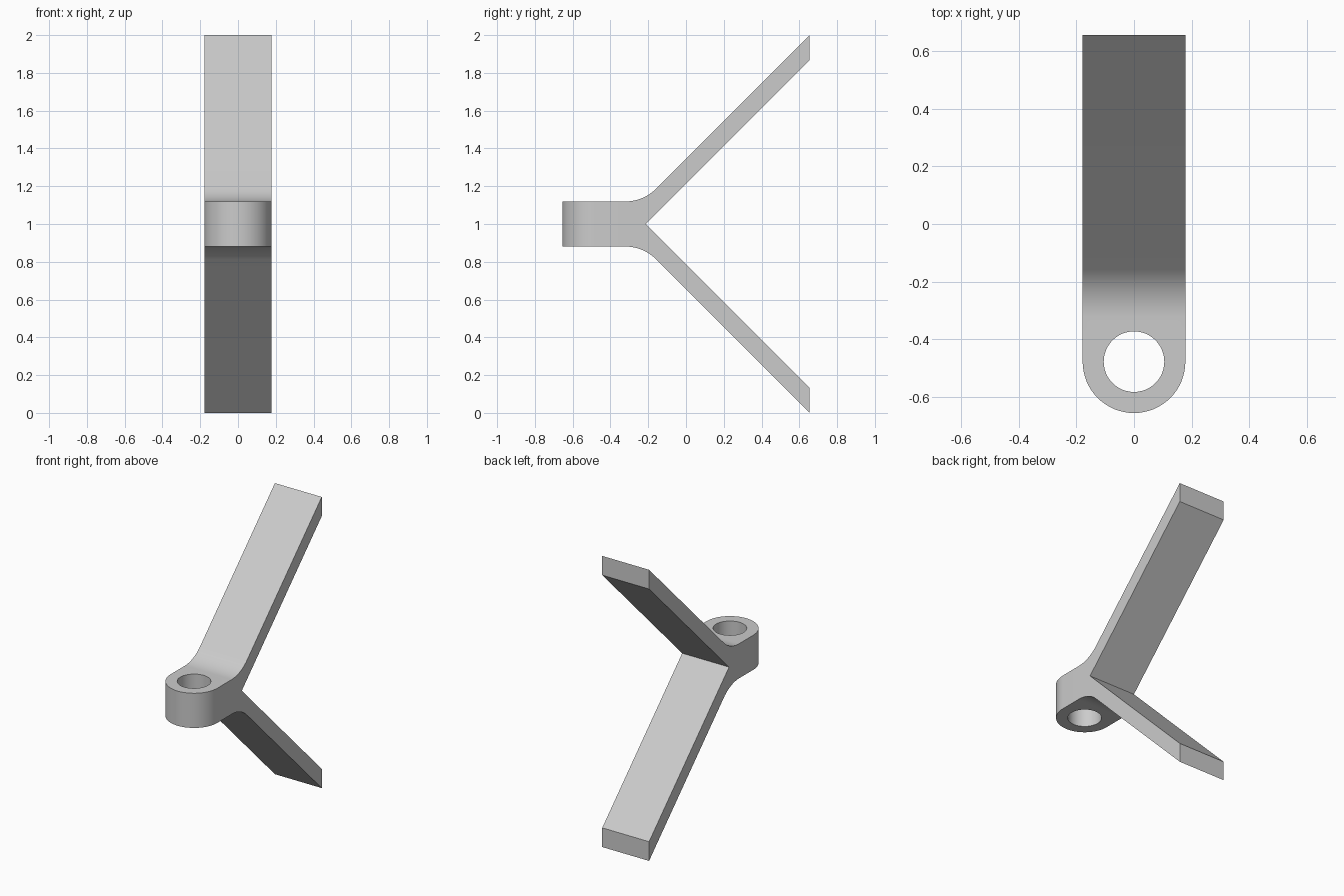
import bpy
import bmesh
from math import sin, cos, tan, pi, radians
from mathutils import Vector

cube = bpy.data.objects.get("Cube")
if cube:
    bpy.data.objects.remove(cube, do_unlink=True)

HALF_WIDTH = 0.178
HOLE_RADIUS = 0.105
EYE_Y = -0.477      # centre of the rounded end and its hole
BACK = 0.655
HUB = 0.119         # half height of the hub
FILLET = 0.235
ARM = 0.132         # vertical thickness of an arm


def prism(name, outline, direction):
    """Extrude a closed outline along a direction into a solid."""
    bm = bmesh.new()
    face = bm.faces.new([bm.verts.new(p) for p in outline])
    extruded = bmesh.ops.extrude_face_region(bm, geom=[face])["geom"]
    verts = [v for v in extruded if isinstance(v, bmesh.types.BMVert)]
    bmesh.ops.translate(bm, verts=verts, vec=Vector(direction))
    bmesh.ops.recalc_face_normals(bm, faces=bm.faces)
    mesh = bpy.data.meshes.new(name)
    bm.to_mesh(mesh)
    bm.free()
    obj = bpy.data.objects.new(name, mesh)
    bpy.context.collection.objects.link(obj)
    return obj


def cut(obj, cutter, operation):
    """Apply a boolean and remove the cutter."""
    cutter.hide_render = True
    mod = obj.modifiers.new("cut", "BOOLEAN")
    mod.operation = operation
    mod.solver = "EXACT"
    mod.object = cutter
    bpy.context.view_layer.objects.active = obj
    bpy.ops.object.modifier_apply(modifier=mod.name)
    bpy.data.objects.remove(cutter, do_unlink=True)


def arc(radius, start, end, steps):
    angles = [start + (end - start) * i / steps for i in range(steps + 1)]
    return [(radius * cos(a), EYE_Y + radius * sin(a), -1) for a in angles]


# Side profile: upper half from the hub front, over the fillet, to the arm tip
corner = HUB - (1 - BACK)
fillet_y = corner - FILLET * tan(radians(22.5))
upper = [(-1, HUB)]
for i in range(13):
    a = radians(45) * i / 12
    upper.append((fillet_y + FILLET * sin(a), HUB + FILLET * (1 - cos(a))))
upper += [(BACK, 1), (BACK, 1 - ARM)]
crotch = [(BACK - 1 + ARM, 0)]
lower = [(y, -z) for y, z in reversed(upper)]
outline = [(-0.3, y, 1 + z) for y, z in upper + crotch + lower]
bracket = prism("forked_bracket", outline, (0.6, 0, 0))

# Plan shape: straight sides with a rounded front end
plan = arc(HALF_WIDTH, pi, 2 * pi, 32)
plan += [(HALF_WIDTH, 1, -1), (-HALF_WIDTH, 1, -1)]
cut(bracket, prism("plan_cutter", plan, (0, 0, 4)), "INTERSECT")

# Vertical hole through the hub
hole = arc(HOLE_RADIUS, 0, 2 * pi, 48)[:-1]
cut(bracket, prism("hole_cutter", hole, (0, 0, 4)), "DIFFERENCE")

# Plain grey finish
grey = bpy.data.materials.new("light_grey")
grey.use_nodes = True
colour = (0.6, 0.6, 0.6, 1)
grey.diffuse_color = colour
grey.node_tree.nodes["Principled BSDF"].inputs["Base Color"].default_value = colour
bracket.data.materials.clear()
bracket.data.materials.append(grey)
for poly in bracket.data.polygons:
    poly.material_index = 0

bpy.ops.object.select_all(action="DESELECT")
bracket.select_set(True)
bpy.context.view_layer.objects.active = bracket
bpy.ops.object.shade_smooth_by_angle(angle=radians(30))
